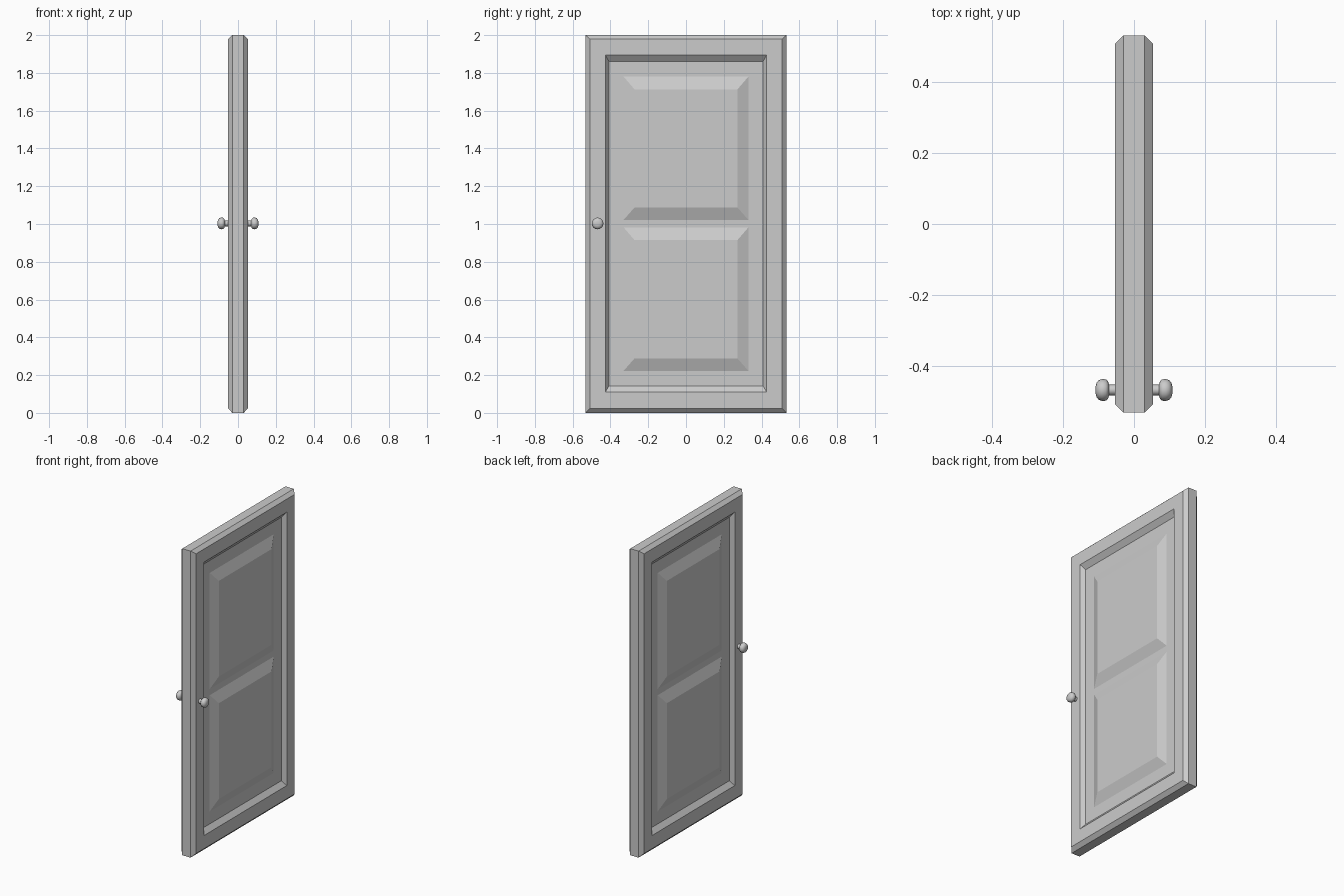
import bpy, bmesh, math

if "Cube" in bpy.data.objects:
    bpy.data.objects.remove(bpy.data.objects["Cube"])

FLOOR, PANEL = 0.027, 0.052   # recess floor depth and raised panel depth in x


def add_object(name, bm):
    bmesh.ops.recalc_face_normals(bm, faces=bm.faces)
    mesh = bpy.data.meshes.new(name)
    bm.to_mesh(mesh)
    bm.free()
    obj = bpy.data.objects.new(name, mesh)
    bpy.context.collection.objects.link(obj)
    return obj


def loft(bm, rings, caps=(True, True)):
    """Bridge consecutive rings of points and optionally cap the ends."""
    loops = [[bm.verts.new(p) for p in ring] for ring in rings]
    for a, b in zip(loops, loops[1:]):
        n = len(a)
        for i in range(n):
            bm.faces.new((a[i], a[(i + 1) % n], b[(i + 1) % n], b[i]))
    for loop, cap in ((loops[0], caps[0]), (loops[-1], caps[1])):
        if cap:
            bm.faces.new(loop)


def rect(x, half_width, z0, z1):
    w = half_width
    return [(x, -w, z0), (x, w, z0), (x, w, z1), (x, -w, z1)]


# Door slab: chamfered outline with a sloped recess on both faces
half = [(0.03, 0.532, 0.0, 2.0), (0.053, 0.508, 0.024, 1.979),
        (0.053, 0.427, 0.11, 1.894), (FLOOR, 0.408, 0.142, 1.861)]
bm = bmesh.new()
loft(bm, [rect(-x, w, a, b) for x, w, a, b in reversed(half)]
     + [rect(*r) for r in half])
add_object("door_slab", bm)

for side, label in ((1, "right"), (-1, "left")):
    # Raised panels with sloped borders
    for part, z0, z1 in (("upper", 1.022, 1.78), ("lower", 0.223, 0.982)):
        bm = bmesh.new()
        loft(bm, [rect(side * FLOOR, 0.33, z0, z1),
                  rect(side * PANEL, 0.272, z0 + 0.066, z1 - 0.068)])
        # the hidden back of the panel is left open
        back = [f for f in bm.faces
                if all(abs(v.co.x - side * FLOOR) < 1e-5 for v in f.verts)]
        normals_ref = sum((v.co.z for v in bm.verts)) / len(bm.verts)
        bmesh.ops.recalc_face_normals(bm, faces=bm.faces)
        bmesh.ops.delete(bm, geom=back, context='FACES_ONLY')
        add_object(f"{part}_panel_{label}", bm)

    # Round knob turned around the x axis
    profile = [(0.050, 0.015), (0.070, 0.015), (0.073, 0.024), (0.079, 0.030),
               (0.090, 0.031), (0.099, 0.028), (0.105, 0.021), (0.108, 0.011)]
    n = 16
    bm = bmesh.new()
    loft(bm, [[(side * x, -0.468 + r * math.cos(2 * math.pi * i / n),
                1.003 + r * math.sin(2 * math.pi * i / n)) for i in range(n)]
              for x, r in profile])
    knob = add_object(f"knob_{label}", bm)
    bpy.ops.object.select_all(action='DESELECT')
    knob.select_set(True)
    bpy.context.view_layer.objects.active = knob
    bpy.ops.object.shade_smooth_by_angle(angle=math.radians(40))
